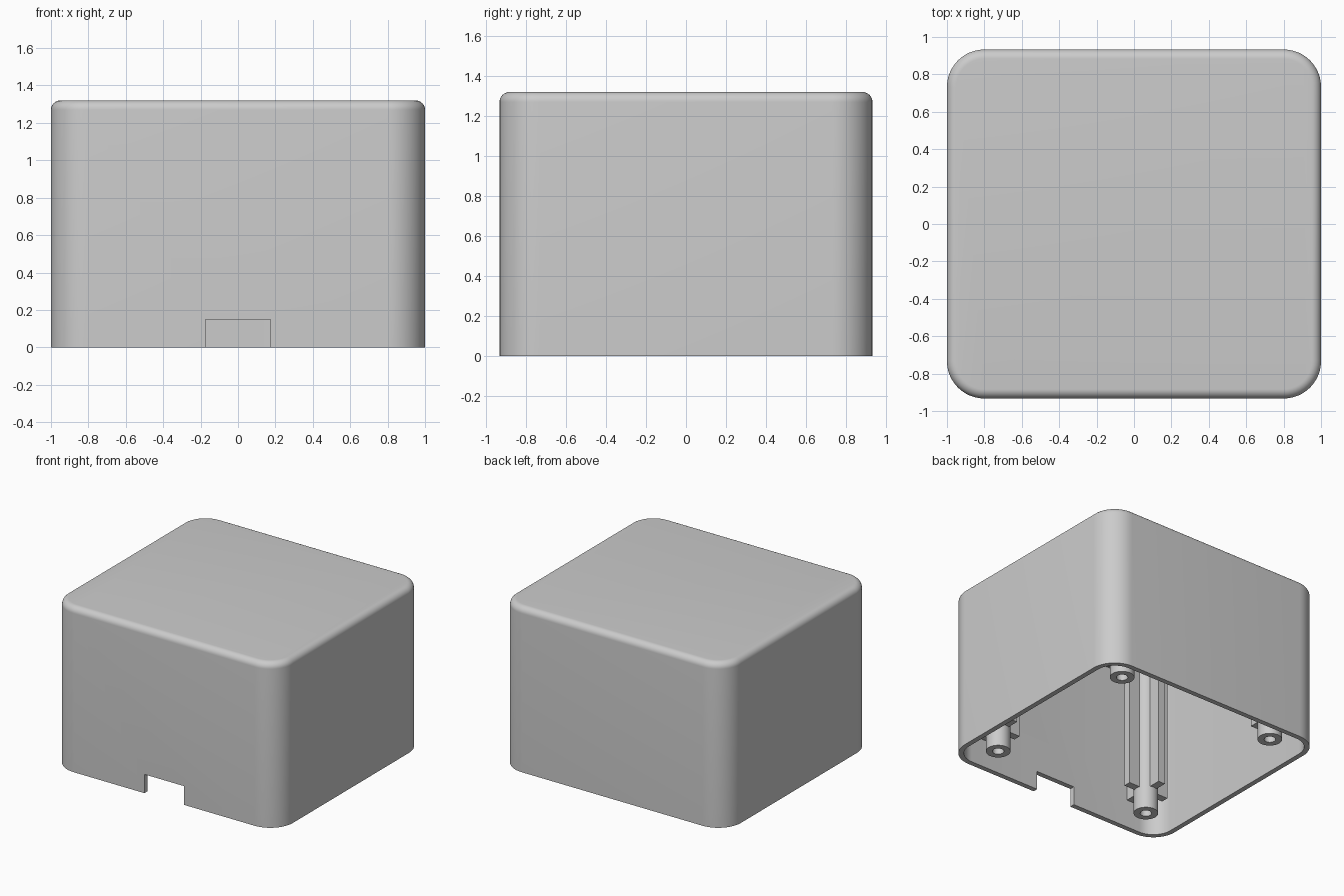
import bpy, bmesh, math

if "Cube" in bpy.data.objects:
    bpy.data.objects.remove(bpy.data.objects["Cube"], do_unlink=True)

HX, HY, H = 1.0, 0.933, 1.32      # half width, half depth, height
WALL, CORNER, FILLET = 0.04, 0.2, 0.05
POST, TIP, CEILING = 0.705, 0.04, H - WALL

grey = bpy.data.materials.new("light grey plastic")
grey.use_nodes = True
colour = (0.6, 0.6, 0.6, 1)
grey.diffuse_color = colour
grey.node_tree.nodes["Principled BSDF"].inputs["Base Color"].default_value = colour


def rounded_rect(inset, z, steps=12):
    """Outline of the box plan, moved inwards by inset."""
    r = CORNER - inset
    pts = []
    for q, (sx, sy) in enumerate([(1, 1), (-1, 1), (-1, -1), (1, -1)]):
        for i in range(steps + 1):
            a = math.pi / 2 * (q + i / steps)
            pts.append((sx * (HX - CORNER) + r * math.cos(a),
                        sy * (HY - CORNER) + r * math.sin(a), z))
    return pts


def circle(x, y, r, z, n=32):
    return [(x + r * math.cos(2 * math.pi * i / n),
             y + r * math.sin(2 * math.pi * i / n), z) for i in range(n)]


def loft(name, rings):
    """Skin a row of outlines and cap both ends."""
    bm = bmesh.new()
    loops = [[bm.verts.new(p) for p in ring] for ring in rings]
    for a, b in zip(loops, loops[1:]):
        n = len(a)
        for i in range(n):
            j = (i + 1) % n
            bm.faces.new((a[i], a[j], b[j], b[i]))
    bm.faces.new(loops[0])
    bm.faces.new(loops[-1])
    bmesh.ops.recalc_face_normals(bm, faces=bm.faces)
    return finish(name, bm)


def box(name, lo, hi):
    bm = bmesh.new()
    bmesh.ops.create_cube(bm, size=1)
    for v in bm.verts:
        v.co = [l if c < 0 else h for c, l, h in zip(v.co, lo, hi)]
    return finish(name, bm)


def finish(name, bm):
    mesh = bpy.data.meshes.new(name)
    bm.to_mesh(mesh)
    bm.free()
    mesh.materials.append(grey)
    ob = bpy.data.objects.new(name, mesh)
    bpy.context.collection.objects.link(ob)
    return ob


def activate(ob):
    bpy.ops.object.select_all(action='DESELECT')
    ob.select_set(True)
    bpy.context.view_layer.objects.active = ob


# Hollow cover: inner ceiling, down to the rim, up the outside, rounded top edge
rings = [rounded_rect(WALL, CEILING), rounded_rect(WALL, 0), rounded_rect(0, 0)]
for i in range(9):
    a = math.pi / 2 * i / 8
    rings.append(rounded_rect(FILLET * (1 - math.cos(a)),
                              H - FILLET + FILLET * math.sin(a)))
cover = loft("cover", rings)

# Cable notch in the front wall
cutter = box("notch_cutter", (-0.175, -1.1, -0.1), (0.175, -0.8, 0.15))
cutter.hide_render = True
mod = cover.modifiers.new("notch", 'BOOLEAN')
mod.operation = 'DIFFERENCE'
mod.solver = 'EXACT'
mod.object = cutter
activate(cover)
bpy.ops.object.modifier_apply(modifier=mod.name)
bpy.data.objects.remove(cutter, do_unlink=True)
activate(cover)
bpy.ops.object.shade_smooth_by_angle()

# Four screw posts, each stiffened by a cross of ribs
REACH, HALF, RIB_END = 0.18, 0.03, 0.22
for sx, side in ((-1, "right"), (1, "left")):
    for sy, end in ((-1, "front"), (1, "back")):
        x, y = sx * POST, sy * POST
        tag = end + "_" + side
        post = loft("screw_post_" + tag, [
            circle(x, y, 0.042, 0.45), circle(x, y, 0.042, TIP),
            circle(x, y, 0.09, TIP), circle(x, y, 0.09, CEILING + 0.01)])
        activate(post)
        bpy.ops.object.shade_smooth_by_angle()
        # Separate arms leave the screw hole clear
        for dx, dy in ((1, 0), (-1, 0), (0, 1), (0, -1)):
            cx, cy = x + dx * (REACH + 0.07) / 2, y + dy * (REACH + 0.07) / 2
            half = (REACH - 0.07) / 2
            wx, wy = (half, HALF) if dx else (HALF, half)
            box("rib_" + tag, (cx - wx, cy - wy, RIB_END),
                (cx + wx, cy + wy, CEILING + 0.01))
